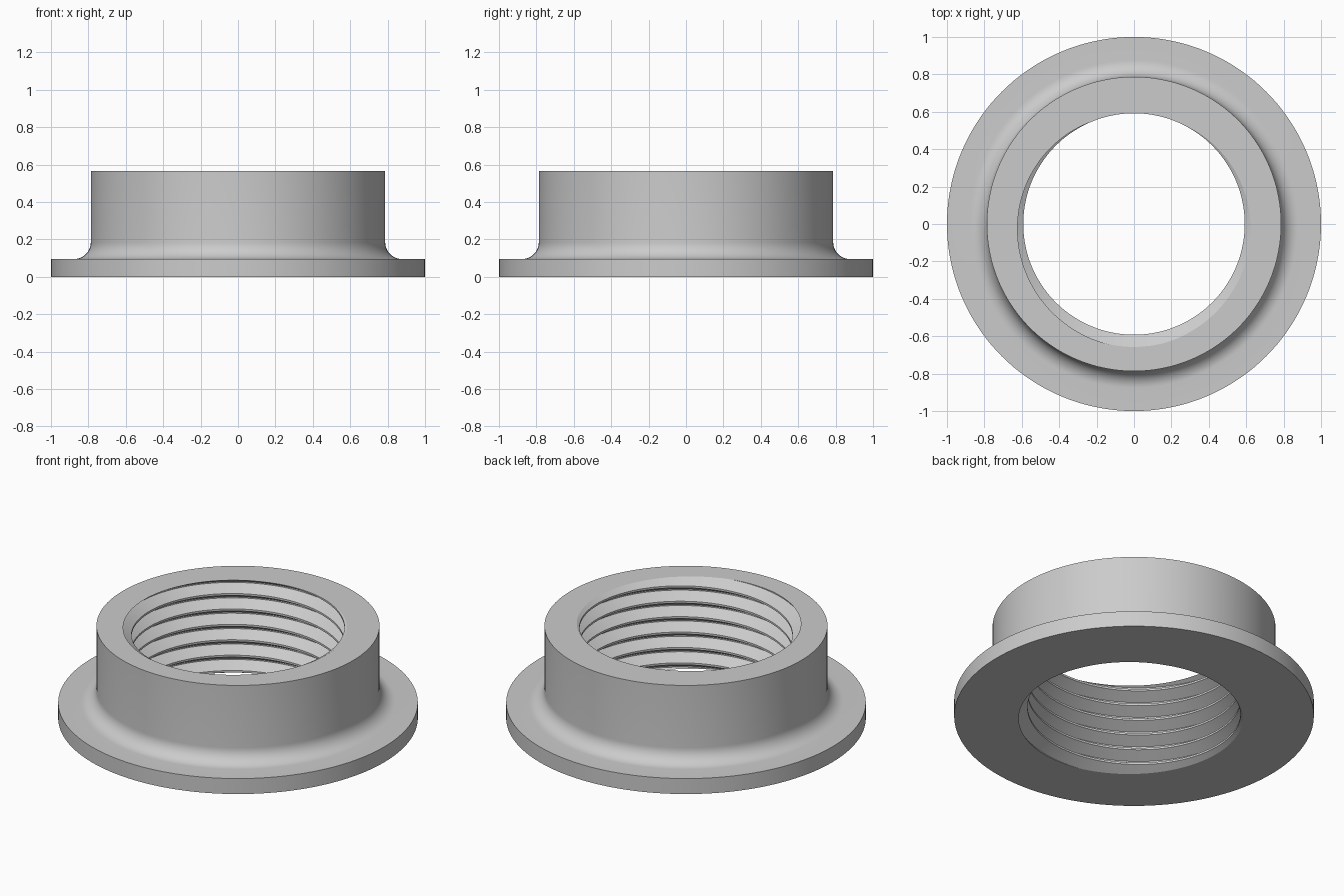
import bpy, bmesh
from math import sin, cos, pi

cube = bpy.data.objects.get("Cube")
if cube:
    bpy.data.objects.remove(cube, do_unlink=True)

# Main dimensions
SEGMENTS = 144
HEIGHT = 0.567
FLANGE_RADIUS, FLANGE_HEIGHT = 1.0, 0.095
COLLAR_RADIUS, FILLET = 0.787, 0.09
CREST_RADIUS, ROOT_RADIUS = 0.592, 0.657
TURNS = 6
PITCH = HEIGHT / TURNS
CREST_FLAT, ROOT_FLAT = 0.012, 0.007


def column(bm, angle, points):
    """One vertical row of vertices from (radius, z) points."""
    return [bm.verts.new((r * cos(angle), r * sin(angle), z)) for r, z in points]


def skin(bm, columns, shift=0):
    """Join columns into a closed tube; shift moves the seam up by some points."""
    for j, a in enumerate(columns):
        last = j == len(columns) - 1
        b = columns[0][shift:] if last else columns[j + 1]
        for k in range(min(len(a), len(b)) - 1):
            bm.faces.new((a[k], b[k], b[k + 1], a[k + 1]))


angles = [2 * pi * j / SEGMENTS for j in range(SEGMENTS)]
bm = bmesh.new()

# Helical thread surface lining the bore, trimmed to the part height
thread = [(ROOT_RADIUS, (ROOT_FLAT - PITCH) / 2), (CREST_RADIUS, -CREST_FLAT / 2),
          (CREST_RADIUS, CREST_FLAT / 2), (ROOT_RADIUS, (PITCH - ROOT_FLAT) / 2)]
columns = []
for a in angles:
    lift = PITCH * (a / (2 * pi) - 0.25)
    columns.append(column(bm, a, [(r, z + lift + turn * PITCH)
                                  for turn in range(-2, TURNS + 3) for r, z in thread]))
skin(bm, columns, shift=len(thread))
for level, direction in ((0, -1), (HEIGHT, 1)):
    bmesh.ops.bisect_plane(bm, geom=bm.verts[:] + bm.edges[:] + bm.faces[:], dist=1e-6,
                           plane_co=(0, 0, level), plane_no=(0, 0, direction),
                           clear_outer=True)
bmesh.ops.remove_doubles(bm, verts=bm.verts[:], dist=1e-5)

# Outer wall: flange rim, concave fillet and collar
wall = [(FLANGE_RADIUS, 0), (FLANGE_RADIUS, FLANGE_HEIGHT)]
for k in range(13):
    t = pi / 2 * k / 12
    wall.append((COLLAR_RADIUS + FILLET * (1 - sin(t)),
                 FLANGE_HEIGHT + FILLET * (1 - cos(t))))
wall.append((COLLAR_RADIUS, HEIGHT))
skin(bm, [column(bm, a, wall) for a in angles])

# Flat top and bottom annular faces
for level, direction in ((0, -1), (HEIGHT, 1)):
    rim = [e for e in bm.edges if e.is_boundary
           and all(abs(v.co.z - level) < 1e-4 for v in e.verts)]
    bmesh.ops.triangle_fill(bm, edges=rim, use_beauty=True, normal=(0, 0, direction))
bmesh.ops.recalc_face_normals(bm, faces=bm.faces[:])

mesh = bpy.data.meshes.new("threaded_flange_bushing")
bm.to_mesh(mesh)
bm.free()
bushing = bpy.data.objects.new("threaded_flange_bushing", mesh)
bpy.context.collection.objects.link(bushing)

# Plain grey material
grey = bpy.data.materials.new("light_grey")
grey.use_nodes = True
colour = (0.6, 0.6, 0.6, 1)
grey.diffuse_color = colour
grey.node_tree.nodes["Principled BSDF"].inputs["Base Color"].default_value = colour
mesh.materials.append(grey)

# Smooth curved walls, crisp rims and thread edges
bpy.ops.object.select_all(action='DESELECT')
bushing.select_set(True)
bpy.context.view_layer.objects.active = bushing
bpy.ops.object.shade_smooth_by_angle(angle=0.4)
